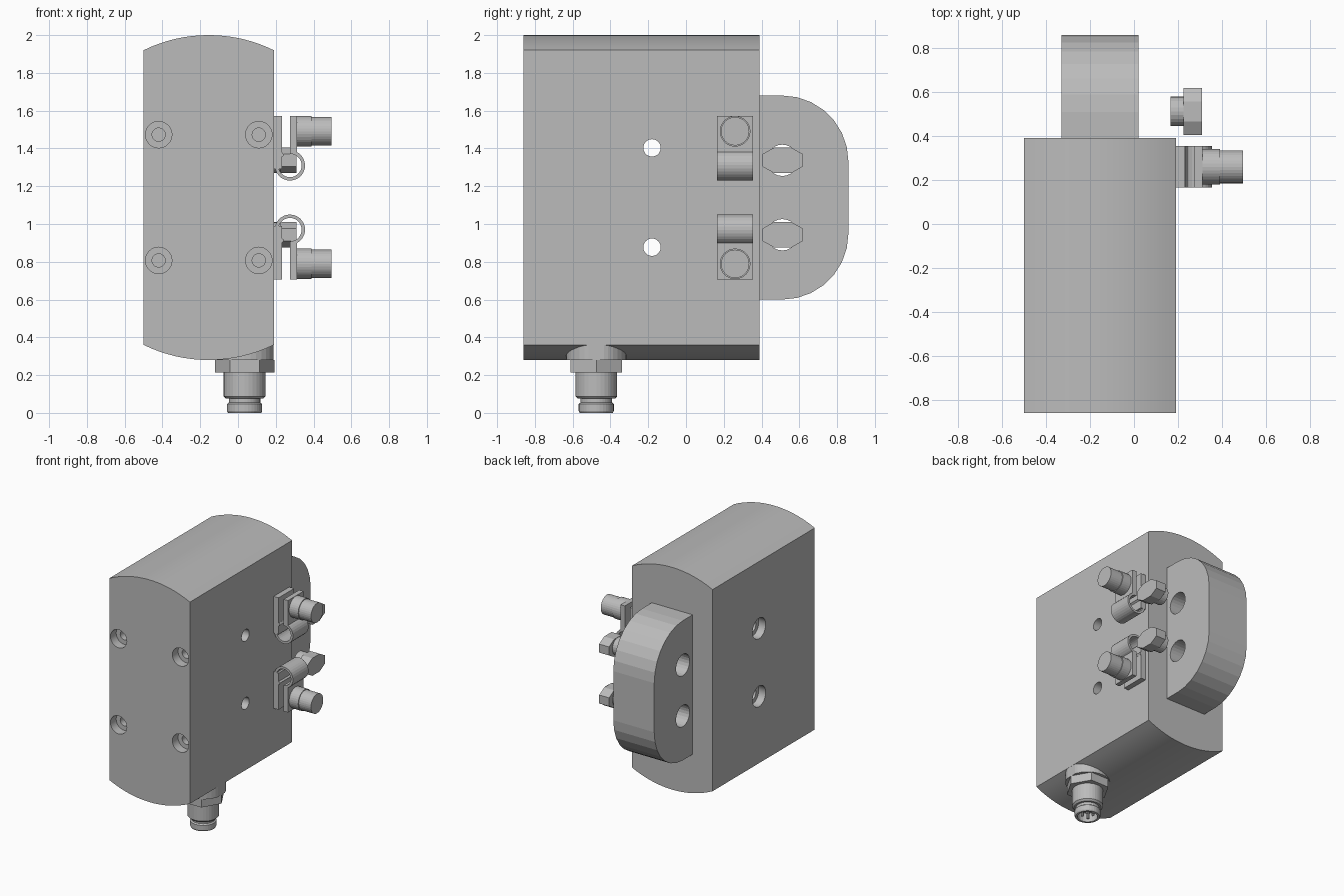
import bpy, bmesh
from math import sin, cos, pi, radians, sqrt
from mathutils import Vector

cube = bpy.data.objects.get("Cube")
if cube:
    bpy.data.objects.remove(cube, do_unlink=True)

grey = bpy.data.materials.new("plain grey")
grey.use_nodes = True
grey.diffuse_color = (0.5, 0.5, 0.5, 1)
grey.node_tree.nodes["Principled BSDF"].inputs["Base Color"].default_value = (0.5, 0.5, 0.5, 1)

MID = 1.14  # height of the mirror plane


def place(axis, u, v, t):
    """Map profile coordinates u, v and depth t to a point."""
    return {"x": (t, u, v), "y": (u, t, v), "z": (u, v, t)}[axis]


def loft(name, rings):
    """Skin a stack of equal rings and cap both ends."""
    bm = bmesh.new()
    loops = [[bm.verts.new(p) for p in ring] for ring in rings]
    n = len(loops[0])
    for a, b in zip(loops, loops[1:]):
        for i in range(n):
            j = (i + 1) % n
            bm.faces.new((a[i], a[j], b[j], b[i]))
    bm.faces.new(loops[0])
    bm.faces.new(loops[-1])
    bmesh.ops.recalc_face_normals(bm, faces=bm.faces)
    mesh = bpy.data.meshes.new(name)
    bm.to_mesh(mesh)
    bm.free()
    mesh.materials.append(grey)
    ob = bpy.data.objects.new(name, mesh)
    bpy.context.collection.objects.link(ob)
    return ob


def prism(name, axis, pts, t0, t1):
    return loft(name, [[place(axis, u, v, t) for u, v in pts] for t in (t0, t1)])


def lathe(name, axis, cu, cv, steps, n=32):
    """Turned part: steps are (depth, radius) pairs."""
    return loft(name, [[place(axis, cu + r * cos(2 * pi * i / n), cv + r * sin(2 * pi * i / n), t)
                        for i in range(n)] for t, r in steps])


def arc(cu, cv, r, a0, a1, n):
    return [(cu + r * cos(radians(a0 + (a1 - a0) * i / n)),
             cv + r * sin(radians(a0 + (a1 - a0) * i / n))) for i in range(n + 1)]


def rect(u0, u1, v0, v1):
    return [(u0, v0), (u1, v0), (u1, v1), (u0, v1)]


def combine(ob, other, operation="DIFFERENCE"):
    mod = ob.modifiers.new("combine", "BOOLEAN")
    mod.operation = operation
    mod.solver = "EXACT"
    mod.object = other
    bpy.ops.object.select_all(action="DESELECT")
    bpy.context.view_layer.objects.active = ob
    ob.select_set(True)
    bpy.ops.object.modifier_apply(modifier=mod.name)
    bpy.data.objects.remove(other, do_unlink=True)


# Housing with arched top and bottom
R, half = 0.784, 0.345
cx = -0.155
crown = [(cx + half * k / 8, 2.0 - R + sqrt(R * R - (half * k / 8) ** 2)) for k in range(8, -9, -1)]
base = [(x, 2 * MID - z) for x, z in reversed(crown)]
housing = prism("housing", "y", crown + base, -0.86, 0.39)

# Counterbored screw holes in the front, through holes across the sides
for s in (1, -1):
    for x in (-0.42, 0.11):
        combine(housing, lathe("cutter", "y", x, MID + s * 0.333,
                               [(-0.9, 0.07), (-0.79, 0.07), (-0.79, 0.035), (-0.5, 0.035)]))
    combine(housing, lathe("cutter", "x", -0.18, MID + s * 0.263,
                           [(-0.6, 0.08), (-0.44, 0.08), (-0.44, 0.046), (0.3, 0.046)]))
bpy.ops.object.select_all(action="DESELECT")
housing.select_set(True)
bpy.context.view_layer.objects.active = housing
bpy.ops.object.shade_smooth_by_angle(angle=radians(15))

# Rounded rear lug with two cross holes
lug_profile = [(0.39, MID - 0.54)] + arc(0.51, MID - 0.19, 0.35, -90, 0, 7) \
    + arc(0.51, MID + 0.19, 0.35, 0, 90, 7) + [(0.39, MID + 0.54)]
rear_lug = prism("rear_lug", "x", lug_profile, -0.33, 0.02)
for s in (1, -1):
    combine(rear_lug, lathe("cutter", "x", 0.51, MID + s * 0.197, [(-0.5, 0.083), (0.2, 0.083)], 24))

# Clips, clamp screws and loose nuts, mirrored about the middle height
for s, tag in ((1, "upper"), (-1, "lower")):
    def flip(pts):
        return [(u, MID + s * v) for u, v in pts]

    y0, y1 = 0.165, 0.355
    prism(tag + "_clip_inner_plate", "y", flip(rect(0.19, 0.232, 0.15, 0.433)), y0, y1)
    prism(tag + "_clip_outer_plate", "y", flip(rect(0.275, 0.312, 0.235, 0.433)), y0, y1)
    curl = arc(0.275, 0.17, 0.08, 90, -240, 26) + arc(0.275, 0.17, 0.062, -240, 90, 26)
    prism(tag + "_clip_curl", "y", flip(curl), y0, y1)

    lathe(tag + "_clamp_screw", "x", 0.26, MID + s * 0.351,
          [(0.312, 0.081), (0.39, 0.081), (0.39, 0.075), (0.495, 0.075)])

    quarter = [(0.107, 0.033), (0.045, 0.068)]
    ring = quarter + [(-u, v) for u, v in reversed(quarter)]
    ring += [(-u, -v) for u, v in ring]
    prism(tag + "_nut_head", "x", [(0.512 + u, MID + s * 0.197 + v) for u, v in ring], 0.225, 0.31)
    lathe(tag + "_nut_stem", "x", 0.512, MID + s * 0.197, [(0.165, 0.067), (0.226, 0.067)], 24)

# Connector boss, trimmed flush with the housing side
px, py = 0.035, -0.475
boss = lathe("connector_boss", "z", px, py, [(0.28, 0.16), (0.45, 0.16)])
combine(boss, prism("cutter", "z", rect(0.189, 0.4, -0.8, -0.2), 0.2, 0.6))

# Hex collar and hollow plug
lathe("connector_hex", "z", px, py, [(0.215, 0.157), (0.281, 0.157)], 6)
lathe("connector_plug", "z", px, py,
      [(0.216, 0.111), (0.088, 0.111), (0.075, 0.098), (0.075, 0.083), (0.055, 0.083),
       (0.047, 0.093), (0.01, 0.093), (0.0, 0.088), (0.0, 0.072), (0.07, 0.072)])

# Contact pins and key inside the plug
for k in range(4):
    a = pi / 4 + k * pi / 2
    lathe("contact_pin_%d" % (k + 1), "z", px + 0.038 * cos(a), py + 0.038 * sin(a),
          [(0.071, 0.011), (0.012, 0.011), (0.006, 0.006)], 10)
prism("connector_key", "z", rect(px - 0.01, px + 0.01, py + 0.055, py + 0.074), 0.004, 0.071)
